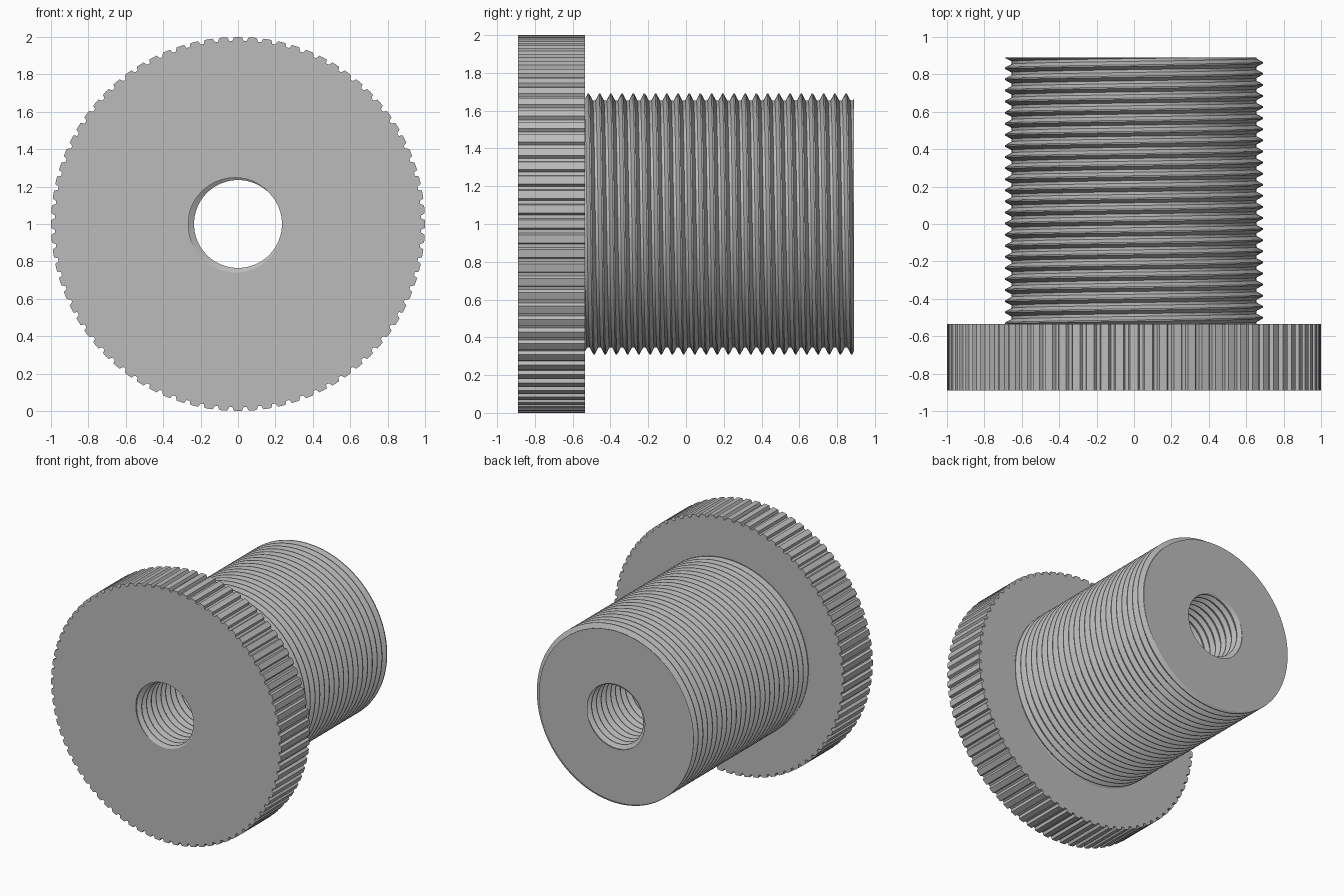
import bpy, bmesh
from math import sin, cos, tau, radians

cube = bpy.data.objects.get("Cube")
if cube:
    bpy.data.objects.remove(cube)

FRONT, SHOULDER, BACK = -0.89, -0.535, 0.89
PITCH = 0.0593
SEGS = 120

steel = bpy.data.materials.new("plain_grey")
steel.use_nodes = True
grey = (0.5, 0.5, 0.5, 1)
steel.diffuse_color = grey
steel.node_tree.nodes["Principled BSDF"].inputs["Base Color"].default_value = grey


def point(r, a, y):
    return (r * cos(a), y, 1 + r * sin(a))


def thread_wall(bm, root, crest, y0, y1, phase, inward):
    """Right-handed helical wall trimmed square at y0 and y1."""
    profile = [(0.0, crest), (0.125, crest), (0.4375, root), (0.6875, root)]
    turns = int((y1 - y0) / PITCH) + 4
    start = y0 - 2 * PITCH + phase * PITCH
    rows = []
    for i in range(SEGS + 1):
        a = -tau * i / SEGS
        rows.append([bm.verts.new(point(r, a, start + (k + f + i / SEGS) * PITCH))
                     for k in range(turns) for f, r in profile])
    faces = []
    for p, q in zip(rows, rows[1:]):
        for j in range(len(p) - 1):
            quad = [p[j], p[j + 1], q[j + 1], q[j]]
            faces.append(bm.faces.new(quad if inward else quad[::-1]))
    bmesh.ops.remove_doubles(bm, verts=[v for row in rows for v in row], dist=1e-5)
    # Trim both ends flat
    for y, n in ((y0, -1), (y1, 1)):
        wall = [f for f in bm.faces if f.is_valid]
        geom = wall + list(bm.edges) + list(bm.verts)
        bmesh.ops.bisect_plane(bm, geom=geom, dist=1e-6, plane_co=(0, y, 0),
                               plane_no=(0, n, 0), clear_outer=True)


def knurl_wall(bm, y0, y1, teeth):
    """Straight-grooved rim."""
    profile = [(0.0, 1.0), (0.27, 1.0), (0.54, 1.0), (0.66, 0.98), (0.88, 0.98)]
    rim = [(r, tau * (i + f - 0.27) / teeth + tau / 4)
           for i in range(teeth) for f, r in profile]
    front, back = ([bm.verts.new(point(r, a, y)) for r, a in rim] for y in (y0, y1))
    for i in range(len(rim)):
        bm.faces.new((front[i - 1], front[i], back[i], back[i - 1]))


def cap(bm, y):
    """Fill the flat ring at an end."""
    edges = [e for e in bm.edges if e.is_boundary
             and all(abs(v.co.y - y) < 1e-4 for v in e.verts)]
    bmesh.ops.triangle_fill(bm, edges=edges, use_beauty=True, use_dissolve=False)


def finish(bm, name):
    bmesh.ops.recalc_face_normals(bm, faces=bm.faces)
    mesh = bpy.data.meshes.new(name)
    bm.to_mesh(mesh)
    bm.free()
    mesh.materials.append(steel)
    obj = bpy.data.objects.new(name, mesh)
    bpy.context.collection.objects.link(obj)
    bpy.ops.object.select_all(action="DESELECT")
    obj.select_set(True)
    bpy.context.view_layer.objects.active = obj
    bpy.ops.object.shade_smooth_by_angle(angle=radians(15))


def bore(bm, y0, y1):
    phase = ((FRONT - y0) / PITCH) % 1
    thread_wall(bm, 0.265, 0.235, y0, y1, phase, True)


# Knurled head with threaded bore
bm = bmesh.new()
bore(bm, FRONT, SHOULDER)
knurl_wall(bm, FRONT, SHOULDER, 80)
cap(bm, FRONT)
cap(bm, SHOULDER)
finish(bm, "knurled_head")

# Threaded shank, open where it meets the head
bm = bmesh.new()
thread_wall(bm, 0.655, 0.69, SHOULDER, BACK, 0.5, False)
bore(bm, SHOULDER, BACK)
cap(bm, BACK)
finish(bm, "threaded_shank")
